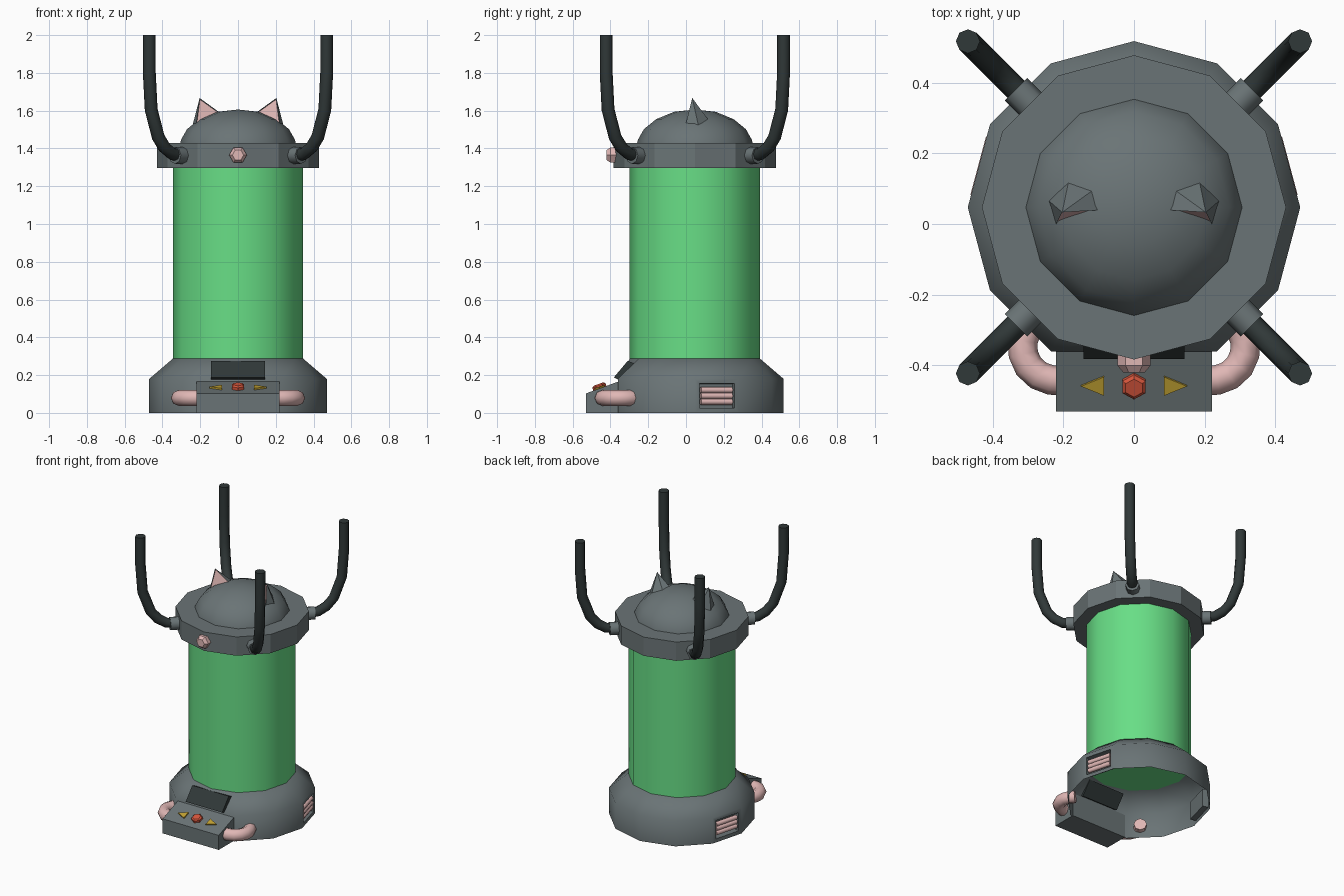
import bpy, bmesh, math
from mathutils import Matrix, Vector

if "Cube" in bpy.data.objects:
    bpy.data.objects.remove(bpy.data.objects["Cube"])

CY = 0.047  # tank axis sits slightly behind the origin


def mat(name, rgb):
    m = bpy.data.materials.new(name)
    lin = [((c / 255 + 0.055) / 1.055) ** 2.4 for c in rgb]
    m.diffuse_color = (*lin, 1)
    m.use_nodes = True
    m.node_tree.nodes["Principled BSDF"].inputs["Base Color"].default_value = m.diffuse_color
    return m


GREY = mat("slate_grey", (106, 116, 118))
GREEN = mat("tank_green", (104, 222, 134))
PINK = mat("soft_pink", (224, 183, 181))
DARK = mat("charcoal", (48, 56, 56))
RED = mat("button_red", (214, 86, 60))
GOLD = mat("button_gold", (192, 160, 50))


def finish(bm, name, mats, angle=None):
    me = bpy.data.meshes.new(name)
    bm.to_mesh(me)
    bm.free()
    ob = bpy.data.objects.new(name, me)
    bpy.context.collection.objects.link(ob)
    for m in mats:
        me.materials.append(m)
    if angle:
        bpy.ops.object.select_all(action='DESELECT')
        ob.select_set(True)
        bpy.context.view_layer.objects.active = ob
        bpy.ops.object.shade_smooth_by_angle(angle=math.radians(angle))
    return ob


def rings_to_bm(rings, cap_start=True, cap_end=True):
    bm = bmesh.new()
    vs = [[bm.verts.new(p) for p in r] for r in rings]
    n = len(vs[0])
    for a, b in zip(vs, vs[1:]):
        for i in range(n):
            j = (i + 1) % n
            bm.faces.new((a[i], a[j], b[j], b[i]))
    if cap_start:
        bm.faces.new(vs[0][::-1])
    if cap_end:
        bm.faces.new(vs[-1])
    return bm


def lathe(profile, n=12, matrix=Matrix.Translation((0, CY, 0)), **caps):
    rings = [[matrix @ Vector((r * math.cos(math.tau * i / n), r * math.sin(math.tau * i / n), z))
              for i in range(n)] for r, z in profile]
    return rings_to_bm(rings, **caps)


def sweep(points, radius, normal, n=8):
    """Tube along a path lying in a plane with the given normal."""
    pts = [Vector(p) for p in points]
    rings = []
    for i, p in enumerate(pts):
        t = (pts[min(i + 1, len(pts) - 1)] - pts[max(i - 1, 0)]).normalized()
        side = normal.cross(t).normalized()
        rings.append([p + radius * (math.cos(math.tau * k / n) * normal + math.sin(math.tau * k / n) * side)
                      for k in range(n)])
    bm = rings_to_bm(rings)
    bmesh.ops.recalc_face_normals(bm, faces=bm.faces)
    return bm


# Base: hollow skirt, flattened at the front, with a recessed vent on each side
bm = lathe([(0.47, 0), (0.47, 0.18), (0.345, 0.287)], cap_start=False)
for v in bm.verts:
    if v.co.y < -0.4:
        v.co.y = -0.36
bm.normal_update()
vents = []
for f in bm.faces:
    c = f.calc_center_median()
    if abs(c.z - 0.09) < 0.01 and abs(c.x) > 0.42 and c.y > CY:
        vents.append(f)
bmesh.ops.inset_individual(bm, faces=vents, thickness=0.036)
bmesh.ops.inset_individual(bm, faces=vents, thickness=0.0005, depth=-0.04)
finish(bm, "base", [GREY], 55)

# Vent slats
for s, side in ((1, "right"), (-1, "left")):
    for k in range(3):
        a = math.radians(15)
        c = Vector((s * 0.44 * math.cos(a), CY + 0.44 * math.sin(a), 0.059 + 0.031 * k))
        d = Vector((-s * math.sin(a), math.cos(a), 0))
        bm = sweep([c - d * 0.086, c + d * 0.086], 0.016, Vector((0, 0, 1)))
        finish(bm, f"vent_slat_{side}_{k}", [PINK], 50)

# Tank, collar and dome
finish(lathe([(0.345, 0.286), (0.345, 1.30)]), "tank", [GREEN], 40)
finish(lathe([(0.43, 1.297), (0.43, 1.43)]), "collar", [GREY])
bm = lathe([(0.307, 1.425), (0.302, 1.445), (0.27, 1.502), (0.205, 1.555), (0.11, 1.594), (0, 1.606)],
           cap_end=False)
bmesh.ops.remove_doubles(bm, verts=bm.verts, dist=0.0005)
finish(bm, "dome", [GREY], 40)

# Ears: five-sided spikes with a pink inset front
for s, side in ((1, "right"), (-1, "left")):
    bm = bmesh.new()
    foot = [(0.22, 0.0, 1.535), (0.09, 0.04, 1.585), (0.11, 0.10, 1.575), (0.185, 0.12, 1.55), (0.24, 0.065, 1.525)]
    vs = [bm.verts.new((s * x, y, z)) for x, y, z in foot]
    tip = bm.verts.new((s * 0.203, 0.033, 1.667))
    sides = [bm.faces.new((vs[i], vs[(i + 1) % 5], tip)) for i in range(5)]
    bm.faces.new(vs[::-1])
    bmesh.ops.recalc_face_normals(bm, faces=bm.faces)
    bmesh.ops.inset_individual(bm, faces=[sides[0]], thickness=0.007, depth=-0.006)
    sides[0].material_index = 1
    finish(bm, f"ear_{side}", [GREY, PINK])

# Knob on the collar front
m = Matrix.Translation((0, -0.36, 1.365)) @ Matrix.Rotation(math.pi / 2, 4, 'X')
finish(lathe([(0.047, 0), (0.047, 0.04), (0.03, 0.06)], 6, m), "collar_knob", [PINK])

# Four upright hoses with their sockets
for k in range(4):
    a = math.radians(45 + 90 * k)
    out = Vector((math.cos(a), math.sin(a), 0))
    normal = Vector((-math.sin(a), math.cos(a), 0))
    at = lambda d, z: out * d + Vector((0, CY, z))
    path = [(0.42, 1.363), (0.495, 1.372), (0.55, 1.405), (0.597, 1.46), (0.65, 1.605), (0.664, 1.80), (0.664, 2.0)]
    finish(sweep([at(*p) for p in path], 0.034, normal), f"hose_{k}", [DARK], 50)
    finish(sweep([at(0.39, 1.363), at(0.472, 1.363)], 0.045, normal), f"hose_socket_{k}", [GREY], 50)

# Control console: wedge with a sloped top
side = [(-0.53, 0), (-0.355, 0), (-0.355, 0.167), (-0.53, 0.103)]
bm = rings_to_bm([[(x, y, z) for y, z in side] for x in (-0.22, 0.22)])
finish(bm, "console", [GREY])

# Console buttons
tilt = Matrix.Rotation(math.atan2(0.064, 0.175), 4, 'X')
spot = lambda x: Matrix.Translation((x, -0.455, 0.128)) @ tilt
finish(lathe([(0.037, -0.01), (0.037, 0.018), (0.027, 0.026)], 6, spot(0) @ Matrix.Rotation(math.pi / 2, 4, 'Z')),
       "round_button", [RED])
for s, name in ((1, "right"), (-1, "left")):
    m = spot(s * 0.107) @ Matrix.Rotation(0 if s > 0 else math.pi, 4, 'Z') @ Matrix.Diagonal((1, 0.75, 1, 1))
    finish(lathe([(0.043, -0.01), (0.043, 0.012)], 3, m), f"arrow_button_{name}", [GOLD])

# Sloped display above the console
front = [(-0.382, 0.188), (-0.345, 0.170), (-0.275, 0.262), (-0.308, 0.276)]
bm = rings_to_bm([[(x, y, z) for y, z in front] for x in (-0.143, 0.143)])
finish(bm, "display", [DARK])

# Pink pipes from console to base
for s, name in ((1, "right"), (-1, "left")):
    path = [(0.20, -0.443), (0.235, -0.441), (0.27, -0.428), (0.298, -0.402), (0.313, -0.368),
            (0.314, -0.33), (0.30, -0.295), (0.275, -0.265)]
    bm = sweep([(s * x, y, 0.079) for x, y in path], 0.042, Vector((0, 0, 1)))
    finish(bm, f"pipe_{name}", [PINK], 50)
